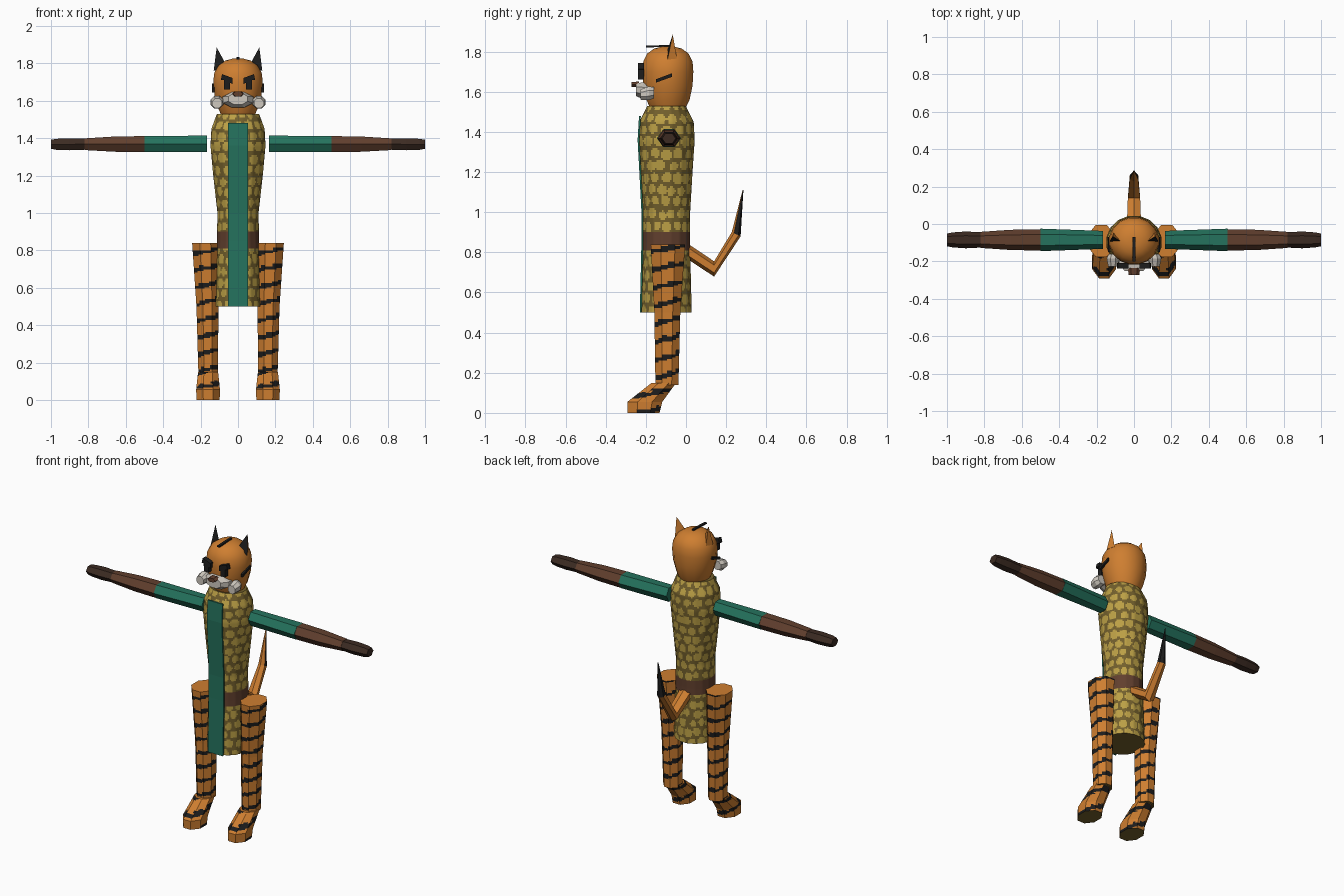
import bpy, bmesh, math, random
from mathutils import Vector as V

cube = bpy.data.objects.get("Cube")
if cube:
    bpy.data.objects.remove(cube, do_unlink=True)
random.seed(4)


def material(name, r, g, b):
    m = bpy.data.materials.new(name)
    m.use_nodes = True
    m.diffuse_color = (r, g, b, 1)
    m.node_tree.nodes["Principled BSDF"].inputs["Base Color"].default_value = (r, g, b, 1)
    return m


ORANGE = material("orange fur", 0.62, 0.21, 0.03)
BLACK = material("black stripe", 0.012, 0.012, 0.012)
GOLD = material("gold spot", 0.50, 0.35, 0.06)
OLIVE = material("olive cloth", 0.17, 0.115, 0.025)
GREEN = material("green cloth", 0.018, 0.17, 0.11)
BROWN = material("brown leather", 0.12, 0.05, 0.027)
DARK = material("dark leather", 0.045, 0.024, 0.016)
WHITE = material("white fur", 0.62, 0.58, 0.52)


def finish(name, bm, mats, smooth=False, rule=None):
    bmesh.ops.recalc_face_normals(bm, faces=bm.faces)
    bm.normal_update()
    if rule:
        for f in bm.faces:
            f.material_index = rule(f.calc_center_median(), f.normal)
    mesh = bpy.data.meshes.new(name)
    bm.to_mesh(mesh)
    bm.free()
    for m in mats:
        mesh.materials.append(m)
    ob = bpy.data.objects.new(name, mesh)
    bpy.context.collection.objects.link(ob)
    if smooth:
        bpy.ops.object.select_all(action='DESELECT')
        ob.select_set(True)
        bpy.context.view_layer.objects.active = ob
        bpy.ops.object.shade_smooth_by_angle(angle=math.radians(35))
    return ob


def ring(center, u, v):
    return V(center), V(u), V(v)


def flat_ring(x, y, z, rx, ry):
    return ring((x, y, z), (rx, 0, 0), (0, ry, 0))


def loft(name, rings, sides, mats, rule=None, sub=1, step=None, smooth=False, turn=0.5):
    """Skin a row of polygon rings; sub and step refine the surface for painted patterns."""
    fine = [rings[0]]
    for a, b in zip(rings, rings[1:]):
        n = max(1, round((b[0] - a[0]).length / step)) if step else 1
        fine += [tuple(p.lerp(q, k / n) for p, q in zip(a, b)) for k in range(1, n + 1)]
    bm = bmesh.new()
    rows = []
    for c, u, v in fine:
        angles = [2 * math.pi * (i + turn) / sides for i in range(sides)]
        pts = [c + u * math.cos(t) + v * math.sin(t) for t in angles]
        rows.append([bm.verts.new(pts[i].lerp(pts[(i + 1) % sides], k / sub))
                     for i in range(sides) for k in range(sub)])
    n = sides * sub
    for a, b in zip(rows, rows[1:]):
        for i in range(n):
            j = (i + 1) % n
            bm.faces.new((a[i], a[j], b[j], b[i]))
    bm.faces.new(rows[0])
    bm.faces.new(rows[-1])
    return finish(name, bm, mats, smooth, rule)


def prism(name, points, depth, mat):
    """Extrude one polygon along the depth vector."""
    bm = bmesh.new()
    face = bm.faces.new([bm.verts.new(p) for p in points])
    new = bmesh.ops.extrude_face_region(bm, geom=[face], use_keep_orig=True)["geom"]
    bmesh.ops.translate(bm, vec=V(depth), verts=[g for g in new if isinstance(g, bmesh.types.BMVert)])
    return finish(name, bm, [mat])


CY = -0.097  # depth of the body axis

# Spotted robe with belt
jitter = [[random.uniform(-0.12, 0.12) for _ in range(3)] for _ in range(400)]


def robe_rule(c, n):
    if abs(n.z) > 0.95:
        return 0
    if 0.815 < c.z < 0.9:
        return 2
    row = math.floor(c.z / 0.06)
    col = math.atan2(c.y - CY, c.x) / (2 * math.pi) * 14 + 7 + 0.5 * (row % 2)
    j = jitter[(row * 14 + math.floor(col) % 14) % 400]
    du, dv = col % 1 - 0.5 + j[0], (c.z / 0.06) % 1 - 0.5 + j[1]
    return 1 if du * du + dv * dv < (0.41 + j[2] / 2) ** 2 else 0


robe = [(0.5, 0.125, 0.128), (0.85, 0.115, 0.119), (1.0, 0.112, 0.12), (1.2, 0.135, 0.132),
        (1.36, 0.15, 0.143), (1.45, 0.145, 0.138), (1.53, 0.115, 0.097)]
loft("robe", [flat_ring(0, CY, z, rx, ry) for z, rx, ry in robe], 16,
     [OLIVE, GOLD, BROWN], robe_rule, sub=6, step=0.01, smooth=True)

# Hanging front sash
sash = [(-0.234, 1.48), (-0.241, 1.36), (-0.222, 1.0), (-0.222, 0.85), (-0.23, 0.5)]
outline = [(-0.053, y, z) for y, z in sash] + [(-0.053, y + 0.009, z) for y, z in reversed(sash)]
prism("sash", outline, (0.106, 0, 0), GREEN)

# Head
head = [(1.51, 0.085, 0.085), (1.56, 0.108, 0.11), (1.63, 0.128, 0.125), (1.70, 0.135, 0.129),
        (1.75, 0.129, 0.125), (1.79, 0.105, 0.105), (1.815, 0.068, 0.07), (1.825, 0.03, 0.03)]
loft("head", [flat_ring(0, -0.09, z, rx, ry) for z, rx, ry in head], 16, [ORANGE], smooth=True)


def face_ring(x, y, z, rx, rz):
    return ring((x, y, z), (rx, 0, 0), (0, 0, rz))


loft("muzzle", [face_ring(0, -0.17, 1.605, 0.09, 0.045), face_ring(0, -0.215, 1.605, 0.085, 0.045),
                face_ring(0, -0.25, 1.61, 0.055, 0.034)], 8, [WHITE])
loft("nose", [face_ring(0, -0.235, 1.636, 0.034, 0.017),
              face_ring(0, -0.272, 1.636, 0.028, 0.014)], 6, [BROWN], turn=0)
prism("crown_stripe", [(-0.008, -0.2, 1.82), (0.008, -0.2, 1.82), (0.008, -0.07, 1.825),
                       (-0.008, -0.07, 1.825)], (0, 0, 0.009), BLACK)

EYE = [(0.03, 1.69), (0.03, 1.722), (0.085, 1.742), (0.092, 1.712), (0.074, 1.71),
       (0.074, 1.66), (0.042, 1.66), (0.042, 1.695)]
BAR = [(-0.15, 1.645), (-0.15, 1.662), (-0.07, 1.692), (-0.07, 1.674)]


def leg_rule(x0, y_axis):
    """Slanted stripes winding around the leg, with a ragged edge."""
    def rule(c, n):
        if n.z > 0.95:
            return 0
        if n.z < -0.95:
            return 2
        t = math.atan2(c.y - y_axis, c.x - x0) / (2 * math.pi)
        t = math.floor(t * 14) / 14
        width = 0.024 + 0.007 * math.sin(t * 31 + math.floor(c.z / 0.09))
        return 1 if (c.z - 0.09 * t) % 0.09 < width else 0
    return rule


for s, side in ((1, "left"), (-1, "right")):
    # Face details
    prism(side + "_eye_and_brow", [(s * x, -0.238, z) for x, z in EYE], (0, 0.03, 0), BLACK)
    prism(side + "_cheek_stripe", [(s * 0.126, y, z) for y, z in BAR], (s * 0.014, 0, 0), BLACK)
    loft(side + "_cheek_tuft", [face_ring(s * 0.108, -0.16, 1.595, 0.03, 0.03),
                                face_ring(s * 0.112, -0.185, 1.592, 0.037, 0.037),
                                face_ring(s * 0.112, -0.226, 1.586, 0.028, 0.028)], 8, [WHITE])

    # Pointed ear, dark inside
    bm = bmesh.new()
    inner, outer, back, tip = [bm.verts.new((s * x, y, z)) for x, y, z in (
        (0.062, -0.098, 1.79), (0.13, -0.092, 1.76), (0.11, -0.045, 1.765), (0.114, -0.066, 1.885))]
    for tri in ((inner, outer, tip), (outer, back, tip), (back, inner, tip), (inner, back, outer)):
        bm.faces.new(tri)
    finish(side + "_ear", bm, [ORANGE, BLACK], rule=lambda c, n: 1 if n.y < -0.6 else 0)

    # Arm: sleeve, bracer and glove, stretched sideways
    def arm(name, sections, mat):
        loft(side + name, [ring((s * x, -0.085, 1.37 - 0.003 * x), (0, ry, 0), (0, 0, rz))
                           for x, ry, rz in sections], 6, [mat], turn=0)
    arm("_sleeve", [(0.165, 0.048, 0.051), (0.5, 0.06, 0.049)], GREEN)
    arm("_bracer", [(0.5, 0.057, 0.049), (0.66, 0.054, 0.047), (0.82, 0.043, 0.036)], BROWN)
    arm("_glove", [(0.82, 0.041, 0.034), (0.9, 0.045, 0.037), (0.97, 0.04, 0.034),
                   (1.0, 0.034, 0.028)], DARK)

    # Striped leg and foot
    leg = [(0.14, 0.16, -0.095, 0.056, 0.062), (0.5, 0.163, -0.093, 0.064, 0.07),
           (0.84, 0.175, -0.09, 0.076, 0.093)]
    loft(side + "_leg", [flat_ring(s * x, y, z, rx, ry) for z, x, y, rx, ry in leg], 8,
         [ORANGE, BLACK, OLIVE], leg_rule(s * 0.165, -0.093), sub=4, step=0.008)
    foot = [(0, 0.16, -0.211, 0.067, 0.086), (0.055, 0.16, -0.205, 0.069, 0.094),
            (0.15, 0.16, -0.11, 0.058, 0.066)]
    loft(side + "_foot", [flat_ring(s * x, y, z, rx, ry) for z, x, y, rx, ry in foot], 8,
         [ORANGE, BLACK, OLIVE], leg_rule(s * 0.16, -0.17), sub=4, step=0.008)

# Bent tail with a dark tip
tail = [(-0.03, 0.83, 0.045, 0.035, 0.85), (0.14, 0.717, 0.038, 0, 1), (0.25, 0.89, 0.026, -0.85, 0.4),
        (0.284, 1.11, 0.002, -1, 0.15)]
loft("tail", [ring((0, y, z), (r, 0, 0), (0, ny * r, nz * r)) for y, z, r, ny, nz in tail], 6,
     [ORANGE, BLACK], lambda c, n: 1 if c.z > 0.9 and n.y > -0.75 else 0)
